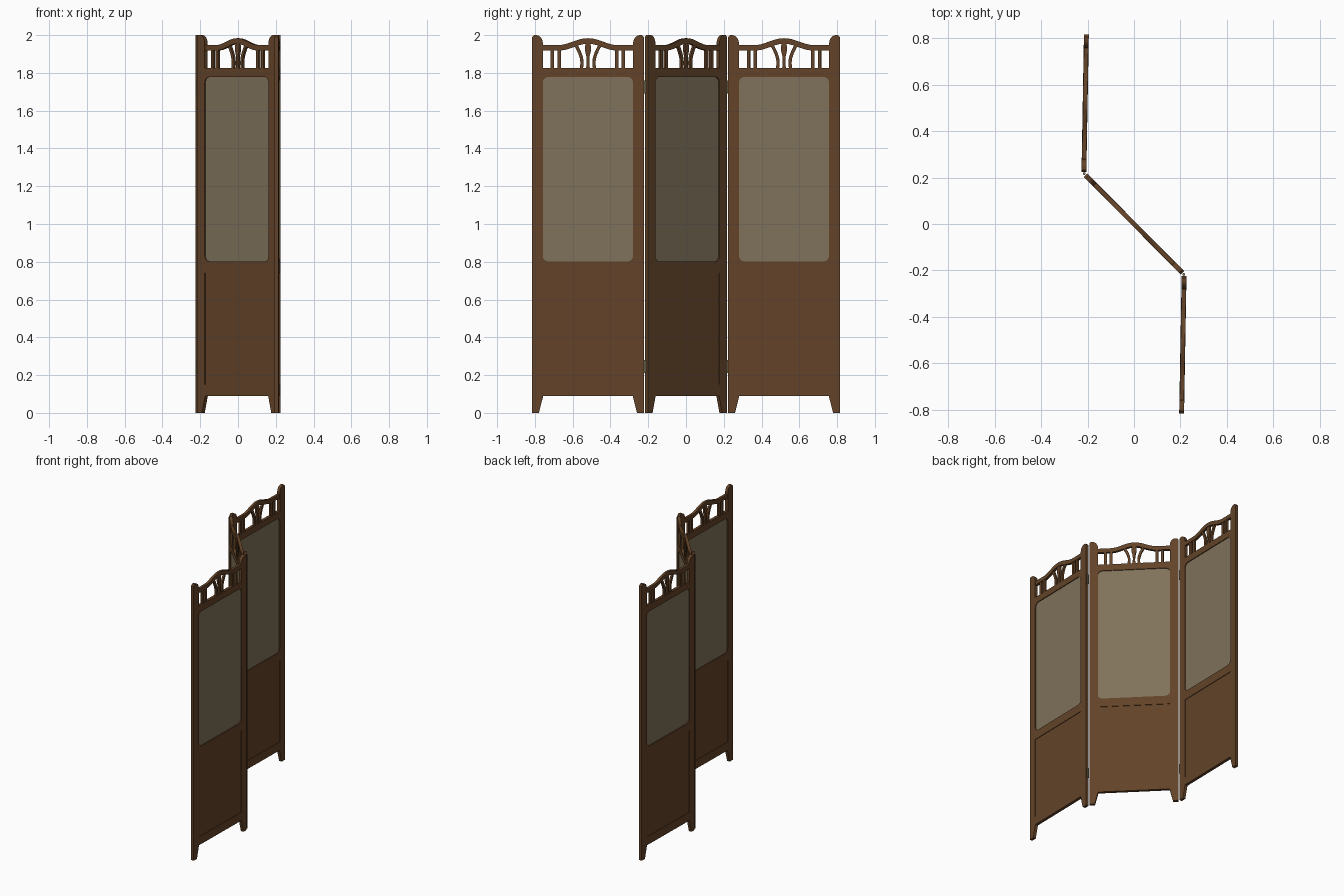
import bpy, math
from mathutils import Matrix, Vector

if "Cube" in bpy.data.objects:
    bpy.data.objects.remove(bpy.data.objects["Cube"])


def material(name, col):
    m = bpy.data.materials.new(name)
    m.diffuse_color = (*col, 1)
    m.use_nodes = True
    m.node_tree.nodes["Principled BSDF"].inputs["Base Color"].default_value = m.diffuse_color
    return m


WOOD = material("brown wood", (0.125, 0.056, 0.021))
FABRIC = material("beige fabric", (0.215, 0.168, 0.105))
BRASS = material("aged brass", (0.20, 0.19, 0.11))

HW = 0.296      # half width of a panel
IN = 0.239      # half width between the stiles
UPRIGHT = Matrix.Rotation(math.pi / 2, 4, 'X')


def plate(name, loops, depth, mat):
    """Upright board from 2D outlines; inner outlines become holes."""
    cu = bpy.data.curves.new(name, 'CURVE')
    cu.dimensions = '2D'
    cu.fill_mode = 'BOTH'
    cu.extrude = depth / 2
    for pts in loops:
        s = cu.splines.new('POLY')
        s.points.add(len(pts) - 1)
        for p, (x, z) in zip(s.points, pts):
            p.co = (x, z, 0, 1)
        s.use_cyclic_u = True
    ob = bpy.data.objects.new(name, cu)
    bpy.context.scene.collection.objects.link(ob)
    dg = bpy.context.evaluated_depsgraph_get()
    me = bpy.data.meshes.new_from_object(ob.evaluated_get(dg))
    bpy.data.objects.remove(ob)
    bpy.data.curves.remove(cu)
    me.transform(UPRIGHT)
    me.materials.clear()
    me.materials.append(mat)
    for f in me.polygons:
        f.use_smooth = False
    return name, me


def rect(x0, z0, x1, z1, r=0.0):
    if r == 0:
        return [(x0, z0), (x1, z0), (x1, z1), (x0, z1)]
    pts = []
    for cx, cz, a0 in ((x1 - r, z0 + r, -90), (x1 - r, z1 - r, 0),
                       (x0 + r, z1 - r, 90), (x0 + r, z0 + r, 180)):
        for k in range(7):
            a = math.radians(a0 + k * 15)
            pts.append((cx + r * math.cos(a), cz + r * math.sin(a)))
    return pts


def ribbon(path, width):
    """Outline of a strip that follows a path."""
    left, right = [], []
    for i, p in enumerate(path):
        a, b = Vector(path[max(i - 1, 0)]), Vector(path[min(i + 1, len(path) - 1)])
        d = (b - a).normalized()
        n = Vector((-d.y, d.x)) * width / 2
        left.append(tuple(Vector(p) + n))
        right.append(tuple(Vector(p) - n))
    return left + right[::-1]


def mirror(pts):
    return [(-x, z) for x, z in pts]


# Frame silhouette, right half: foot, post with rounded inner shoulder
half = [(IN - 0.002, 0.09), (HW - 0.036, 0), (HW, 0), (HW, 1.99), (HW - 0.01, 2.0)]
for k in range(7):
    a = math.radians(90 + 15 * k)
    half.append((IN + 0.035 + 0.035 * math.cos(a), 1.955 + 0.045 * math.sin(a)))
half.append((IN, 1.825))
outline = half + mirror(half)[::-1]
window = rect(-IN, 0.802, IN, 1.778, 0.03)
lower = rect(-IN, 0.15, IN, 0.74)

parts = [
    plate("frame", [outline, window, lower], 0.021, WOOD),
    plate("lower_panel", [rect(-IN - .005, 0.145, IN + .005, 0.745)], 0.013, WOOD),
    plate("fabric_panel", [rect(-IN - .003, 0.799, IN + .003, 1.781, 0.03)], 0.009, FABRIC),
]

# Arched crest rail
arch = []
for i in range(41):
    x = -IN - 0.003 + i * (2 * IN + 0.006) / 40
    t = min(abs(x) / 0.155, 1)
    arch.append((x, 1.933 + 0.018 * (1 + math.cos(math.pi * t))))
parts.append(plate("crest_rail", [ribbon(arch, 0.029)], 0.019, WOOD))

# Pairs of slim balusters
for x in (-0.188, -0.152, 0.152, 0.188):
    parts.append(plate("baluster", [rect(x - 0.009, 1.82, x + 0.009, 1.93)], 0.014, WOOD))

# Curved splats and central vase
ctrl = [Vector(p) for p in ((0.036, 1.82), (0.022, 1.875), (0.045, 1.91), (0.068, 1.955))]
curve = []
for i in range(13):
    t = i / 12
    c = [(1 - t) ** 3, 3 * t * (1 - t) ** 2, 3 * t * t * (1 - t), t ** 3]
    curve.append(tuple(sum((w * p for w, p in zip(c, ctrl)), Vector((0, 0)))))
strip = ribbon(curve, 0.017)
parts.append(plate("curved_splat", [strip], 0.014, WOOD))
parts.append(plate("curved_splat", [mirror(strip)], 0.014, WOOD))
side = [(0.010, 1.82), (0.007, 1.86), (0.009, 1.89), (0.016, 1.92), (0.016, 1.94), (0.009, 1.965)]
parts.append(plate("central_splat", [side + mirror(side)[::-1]], 0.014, WOOD))

# Three panels in a zigzag
for label, p, q in (("right", (0.2155, -0.224), (0.205, -0.814)),
                    ("middle", (-0.209, 0.210), (0.209, -0.210)),
                    ("left", (-0.2155, 0.224), (-0.205, 0.814))):
    p, q = Vector((*p, 0)), Vector((*q, 0))
    d = q - p
    place = Matrix.Translation((p + q) / 2) @ Matrix.Rotation(math.atan2(d.y, d.x), 4, 'Z')
    for name, me in parts:
        ob = bpy.data.objects.new(f"{label}_{name}", me)
        ob.matrix_world = place
        bpy.context.scene.collection.objects.link(ob)

# Hinge barrels between the panels
for s in (1, -1):
    for z in (0.245, 1.725):
        bpy.ops.mesh.primitive_cylinder_add(vertices=12, radius=0.006, depth=0.07,
                                            location=(s * 0.214, -s * 0.217, z))
        ob = bpy.context.object
        ob.name = "hinge"
        ob.data.materials.append(BRASS)
        bpy.ops.object.shade_smooth_by_angle()
